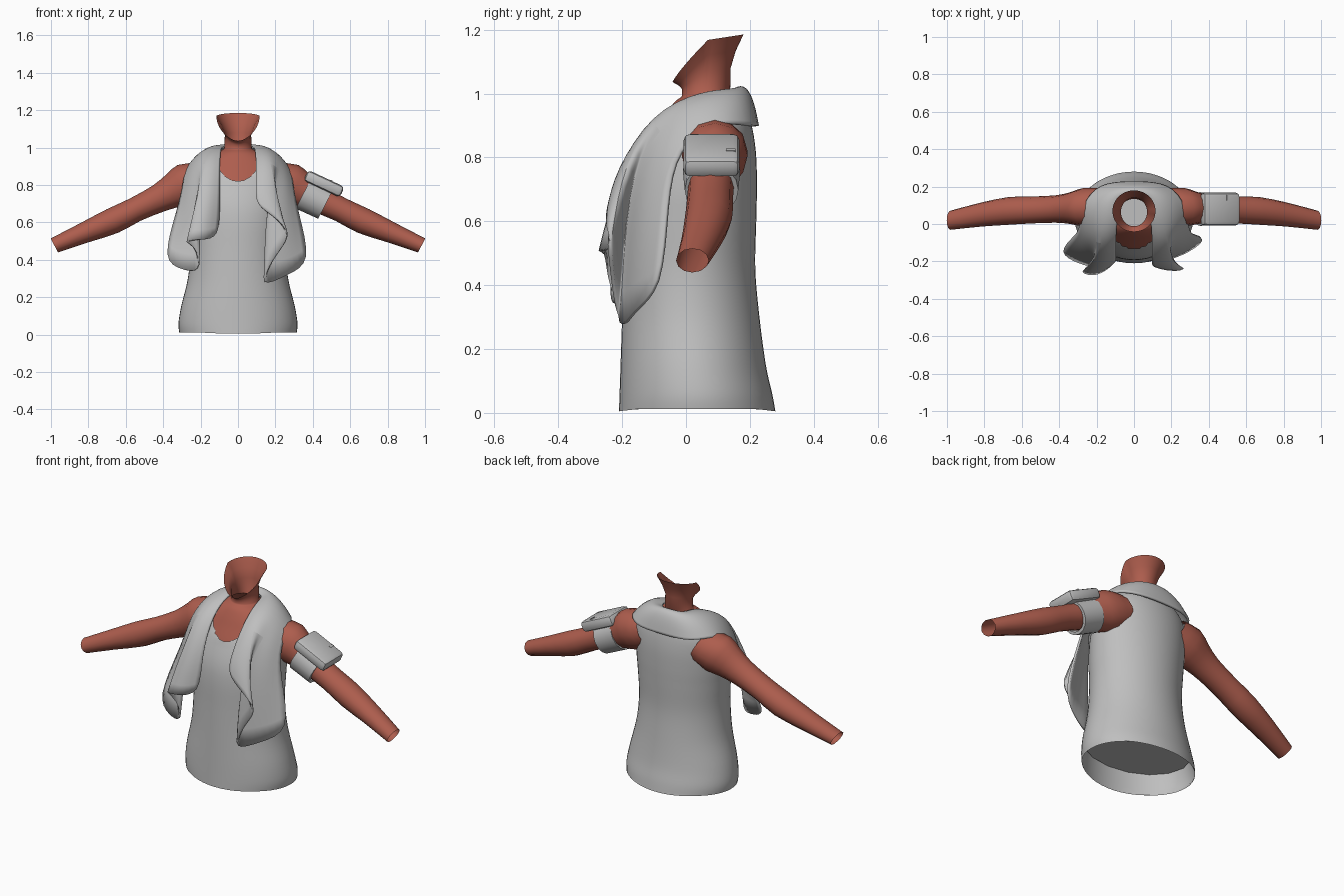
import bpy, bmesh, math
from mathutils import Vector, Matrix

if "Cube" in bpy.data.objects:
    bpy.data.objects.remove(bpy.data.objects["Cube"])


def material(name, rgb):
    m = bpy.data.materials.new(name)
    m.diffuse_color = (*rgb, 1)
    m.use_nodes = True
    m.node_tree.nodes["Principled BSDF"].inputs["Base Color"].default_value = m.diffuse_color
    return m


GREY = material("light grey cloth", (0.52, 0.52, 0.52))
SKIN = material("warm skin", (0.42, 0.11, 0.075))


def finish(name, bm, mat, angle=50):
    me = bpy.data.meshes.new(name)
    bm.normal_update()
    bm.to_mesh(me)
    bm.free()
    ob = bpy.data.objects.new(name, me)
    bpy.context.collection.objects.link(ob)
    me.materials.append(mat)
    bpy.ops.object.select_all(action='DESELECT')
    ob.select_set(True)
    bpy.context.view_layer.objects.active = ob
    bpy.ops.object.shade_smooth_by_angle(angle=math.radians(angle))
    return ob


def loft(rings, closed=True):
    """Skin a list of rings of points with quads."""
    bm = bmesh.new()
    rows = [[bm.verts.new(p) for p in r] for r in rings]
    n = len(rows[0])
    for a, b in zip(rows, rows[1:]):
        for i in range(n if closed else n - 1):
            j = (i + 1) % n
            bm.faces.new((a[i], a[j], b[j], b[i]))
    return bm


def smooth_rows(keys, steps):
    """Catmull-Rom interpolation of tuples."""
    out = []
    for k in range(len(keys) - 1):
        p = [keys[max(0, min(len(keys) - 1, k + d))] for d in (-1, 0, 1, 2)]
        for s in range(steps):
            t = s / steps
            out.append(tuple(
                0.5 * (2 * b + (c - a) * t + (2 * a - 5 * b + 4 * c - d) * t * t
                       + (3 * b - a - 3 * c + d) * t ** 3) for a, b, c, d in zip(*p)))
    return out + [keys[-1]]


def body_ring(z, hx, yf, yb, n=48, inset=0.0):
    cy, hy = (yf + yb) / 2, (yb - yf) / 2 - inset
    return [Vector(((hx - inset) * math.cos(a), cy + hy * math.sin(a), z))
            for a in (2 * math.pi * i / n for i in range(n))]


# Torso profile: height, half width, front, back
BODY = [(0.005, 0.313, -0.21, 0.28), (0.06, 0.318, -0.208, 0.27), (0.15, 0.304, -0.205, 0.25),
        (0.3, 0.268, -0.20, 0.23), (0.45, 0.255, -0.195, 0.217), (0.6, 0.262, -0.19, 0.22),
        (0.7, 0.268, -0.175, 0.222), (0.8, 0.265, -0.14, 0.22), (0.88, 0.25, -0.10, 0.21),
        (0.93, 0.21, -0.075, 0.195), (0.97, 0.14, -0.05, 0.17), (0.99, 0.09, -0.025, 0.145)]
profile = smooth_rows(BODY, 5)

# Tank top with a scooped neckline and a gently arched hem
rings = [body_ring(*r) for r in profile]
for p in rings[0]:
    p.z += 0.016 * (p.x / 0.313) ** 2
bm = loft(rings)
SZ, RX, RZ = 0.985, 0.125, 0.165


def scoop(p):
    return math.hypot(p.x / RX, (p.z - SZ) / RZ)


cut = [f for f in bm.faces
       if f.calc_center_median().y < 0.04 and scoop(f.calc_center_median()) < 1]
edge = {v for f in cut for v in f.verts}
bmesh.ops.delete(bm, geom=cut, context='FACES')
for v in edge:
    if v.is_valid and v.co.y < 0.03 and v.co.z < SZ - 0.01:
        k = scoop(v.co)
        if 0.6 < k < 1.4:
            v.co.x /= k
            v.co.z = SZ + (v.co.z - SZ) / k
finish("tank_top", bm, GREY)

# Panel closing the inside of the tank top above the hem
bm = bmesh.new()
bm.faces.new([bm.verts.new(p) for p in body_ring(0.13, 0.306, -0.204, 0.253, 16)])
finish("inner_panel", bm, GREY)

# Upper chest and neck with a slanted open rim
rings = [body_ring(*r, inset=0.011) for r in profile if r[0] > 0.72]
base = body_ring(0.995, 0.074, -0.012, 0.138)
rim = []
for p in body_ring(1.0, 0.115, -0.042, 0.18):
    s = (p.y - 0.069) / 0.111
    rise = min(1.0, max(0.0, 1 + s)) ** 0.85
    rim.append(Vector((p.x, p.y, 1.036 + 0.132 * rise + 0.017 * max(0, s))))
mid = []
for p, q in zip(body_ring(0, 0.07, -0.012, 0.14), rim):
    mid.append(Vector((p.x, p.y, 0.995 + (q.z - 0.995) * 0.45)))
upper = []
for p, q in zip(mid, rim):
    m = p.lerp(q, 0.5)
    upper.append(Vector((m.x * 0.95, 0.069 + (m.y - 0.069) * 0.95, m.z)))
finish("chest_and_neck", loft(rings + [base, mid, upper, rim]), SKIN, 80)

# Arms: centre x, y, z, half depth across, half thickness
ARM = [(0.17, 0.09, 0.83, 0.10, 0.10), (0.27, 0.09, 0.805, 0.103, 0.115),
       (0.34, 0.085, 0.772, 0.085, 0.095), (0.42, 0.08, 0.73, 0.073, 0.076),
       (0.55, 0.075, 0.668, 0.072, 0.066), (0.67, 0.07, 0.608, 0.074, 0.07),
       (0.82, 0.05, 0.545, 0.064, 0.056), (0.982, 0.02, 0.477, 0.051, 0.042)]
AXIS = Vector((0.89, 0, -0.456)).normalized()
UP = Vector((-AXIS.z, 0, AXIS.x))


def limb_ring(c, ry, rv, n=12):
    return [Vector(c) + Vector((0, ry * math.cos(a), 0)) + UP * rv * math.sin(a)
            for a in (2 * math.pi * i / n for i in range(n))]


for side, label in ((1, "left"), (-1, "right")):
    rings = [limb_ring(k[:3], k[3], k[4]) for k in smooth_rows(ARM, 2)]
    for r in rings:
        for p in r:
            p.x *= side
    bm = loft(rings)
    bmesh.ops.recalc_face_normals(bm, faces=bm.faces)
    finish(label + "_arm", bm, SKIN, 80)

# Arm band around the upper arm
c = Vector((0.41, 0.08, 0.728))
BAND = [(-0.066, 0.075), (-0.066, 0.09), (0.066, 0.084), (0.066, 0.068)]
bm = loft([limb_ring(c + AXIS * d, r, r + 0.004, 16) for d, r in BAND])
bmesh.ops.recalc_face_normals(bm, faces=bm.faces)
finish("arm_band", bm, GREY, 40)


# Pouch strapped on top of the band, with a small slot plate at its end
def tilted_box(name, centre, size, bevel):
    bm = bmesh.new()
    rot = Matrix.Rotation(math.radians(25), 4, 'Y')
    bmesh.ops.create_cube(bm, size=1, matrix=Matrix.Translation(centre) @ rot
                          @ Matrix.Diagonal((*size, 1)))
    if bevel:
        bmesh.ops.bevel(bm, geom=bm.edges[:], offset=bevel, segments=2, profile=0.5,
                        affect='EDGES')
    return finish(name, bm, GREY, 40)


tilted_box("arm_pouch", (0.46, 0.08, 0.807), (0.215, 0.175, 0.062), 0.02)
tilted_box("pouch_slot", (0.50, 0.14, 0.821), (0.012, 0.03, 0.008), 0)

# Towel: stations from the nape over the shoulder (inner edge, middle, outer edge)
DRAPE = [((0, 0.15, 1.0), (0, 0.195, 1.015), (0, 0.225, 0.9)),
         ((0.08, 0.13, 1.0), (0.135, 0.178, 0.995), (0.19, 0.218, 0.895)),
         ((0.09, 0.04, 1.0), (0.185, 0.075, 0.995), (0.275, 0.10, 0.92)),
         ((0.10, -0.09, 0.93), (0.20, -0.11, 0.925), (0.285, -0.03, 0.83))]
# Folded hanging ends, from inner edge to outer edge
HANG = {1: [[(0.095, -0.20, 0.78), (0.15, -0.225, 0.75), (0.23, -0.21, 0.71),
             (0.18, -0.195, 0.70), (0.13, -0.185, 0.70), (0.25, -0.15, 0.67), (0.315, -0.06, 0.66)],
            [(0.095, -0.225, 0.69), (0.20, -0.25, 0.63), (0.295, -0.24, 0.53),
             (0.19, -0.23, 0.42), (0.105, -0.205, 0.24), (0.26, -0.17, 0.32), (0.395, -0.075, 0.38)]],
        -1: [[(0.10, -0.19, 0.73), (0.16, -0.225, 0.72), (0.24, -0.205, 0.71),
              (0.20, -0.195, 0.70), (0.20, -0.18, 0.70), (0.26, -0.15, 0.69), (0.315, -0.06, 0.68)],
             [(0.10, -0.20, 0.51), (0.20, -0.285, 0.51), (0.30, -0.25, 0.50),
              (0.215, -0.245, 0.47), (0.20, -0.23, 0.33), (0.29, -0.21, 0.345), (0.41, -0.15, 0.39)]]}


def across(a, b, c):
    a, b, c = Vector(a), Vector(b), Vector(c)
    m = 2 * b - (a + c) / 2
    return [a * (1 - t) ** 2 + m * 2 * t * (1 - t) + c * t * t for t in (i / 6 for i in range(7))]


def half(side):
    rows = [across(*d) for d in DRAPE] + [[Vector(p) for p in r] for r in HANG[side]]
    return [[Vector((p.x * side, p.y, p.z)) for p in r] for r in rows]


rows = half(-1)[:0:-1] + half(1)
bm = loft(rows, closed=False)
bmesh.ops.recalc_face_normals(bm, faces=bm.faces)
towel = finish("towel", bm, GREY, 60)
sub = towel.modifiers.new("soft", 'SUBSURF')
sub.levels = sub.render_levels = 2
thick = towel.modifiers.new("thickness", 'SOLIDIFY')
thick.thickness = 0.012
thick.offset = 0
